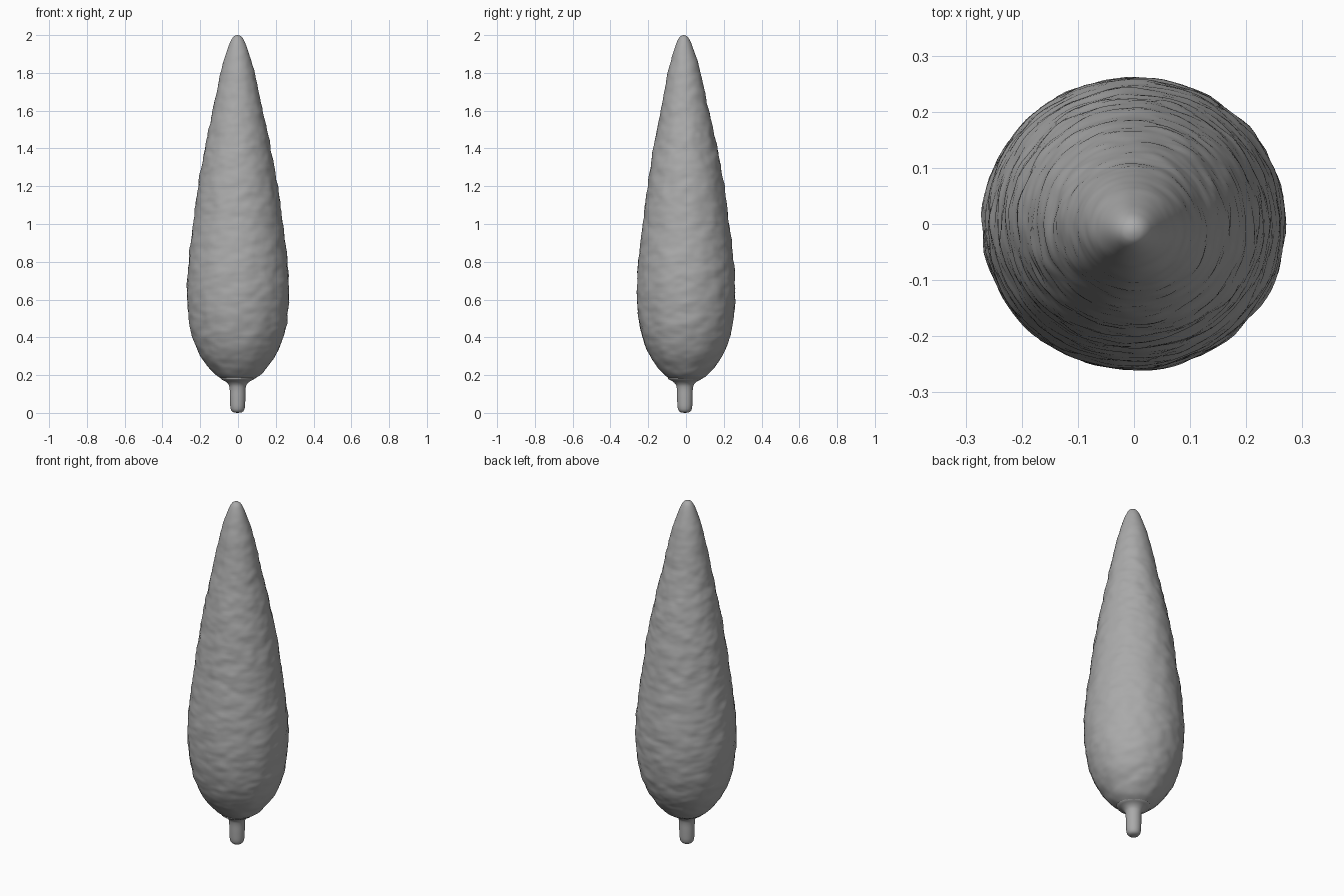
import bpy, bmesh, math
from mathutils import Vector, noise

if "Cube" in bpy.data.objects:
    bpy.data.objects.remove(bpy.data.objects["Cube"])

SEGMENTS = 96

grey = bpy.data.materials.new("dark_grey")
grey.diffuse_color = (0.4, 0.4, 0.4, 1)
grey.use_nodes = True
grey.node_tree.nodes["Principled BSDF"].inputs["Base Color"].default_value = grey.diffuse_color


def smooth_profile(points, steps):
    """Catmull-Rom curve through (radius, height) points."""
    pts = [Vector(p) for p in points]
    pts = [2 * pts[0] - pts[1]] + pts + [2 * pts[-1] - pts[-2]]
    out = []
    for a, b, c, d in zip(pts, pts[1:], pts[2:], pts[3:]):
        n = max(2, round((c - b).length * steps))
        for i in range(n):
            t = i / n
            out.append(0.5 * (2 * b + (c - a) * t + (2 * a - 5 * b + 4 * c - d) * t * t
                              + (3 * b - a - 3 * c + d) * t ** 3))
    return out + [pts[-2]]


def lathe(name, points, steps, shape):
    """Revolve a profile that begins and ends on the axis."""
    bm = bmesh.new()
    prof = smooth_profile(points, steps)
    rings = []
    for r, z in prof[1:-1]:
        rings.append([bm.verts.new(shape(max(r, 0.001), z, 2 * math.pi * k / SEGMENTS))
                      for k in range(SEGMENTS)])
    low = bm.verts.new(shape(0, prof[0].y, 0))
    high = bm.verts.new(shape(0, prof[-1].y, 0))
    for k in range(SEGMENTS):
        j = (k + 1) % SEGMENTS
        bm.faces.new((low, rings[0][j], rings[0][k]))
        bm.faces.new((high, rings[-1][k], rings[-1][j]))
        for a, b in zip(rings, rings[1:]):
            bm.faces.new((a[k], a[j], b[j], b[k]))
    for f in bm.faces:
        f.smooth = True
    mesh = bpy.data.meshes.new(name)
    bm.to_mesh(mesh)
    bm.free()
    mesh.materials.append(grey)
    obj = bpy.data.objects.new(name, mesh)
    bpy.context.collection.objects.link(obj)
    return obj


def leafy(r, z, a):
    # Shallow clumps, wider than tall, fading out at the tip and the base
    p = Vector((r * math.cos(a), r * math.sin(a), z))
    fade = min(1, r / 0.15)
    n = noise.noise(Vector((p.x * 14, p.y * 14, z * 18)))
    n += 0.5 * noise.noise(Vector((p.x * 26, p.y * 26, z * 40 + 7)))
    r += 0.005 * fade * n
    lean = -0.012 * max(0, (z - 1.2) / 0.8)
    return (r * math.cos(a) - 0.003 * max(0, z - 1), r * 0.965 * math.sin(a) + lean, z)


def round_trunk(r, z, a):
    return (r * math.cos(a) - 0.002, r * math.sin(a) - 0.006, z)


# Foliage: tall teardrop crown
lathe("foliage", [(0, 0.165), (0.05, 0.167), (0.09, 0.182), (0.135, 0.217),
                  (0.2, 0.305), (0.24, 0.4), (0.262, 0.51), (0.27, 0.65), (0.262, 0.8),
                  (0.237, 1.0), (0.21, 1.2), (0.175, 1.4), (0.132, 1.6), (0.09, 1.8),
                  (0.055, 1.92), (0.03, 1.98), (0.015, 1.996), (0, 2.0)], 90, leafy)

# Trunk: short stub with a rounded foot, flaring into the crown
lathe("trunk", [(0, 0), (0.022, 0.003), (0.034, 0.014), (0.039, 0.035), (0.041, 0.08),
                (0.042, 0.125), (0.048, 0.15), (0.065, 0.167), (0.09, 0.183), (0.06, 0.21),
                (0, 0.22)], 100, round_trunk)
